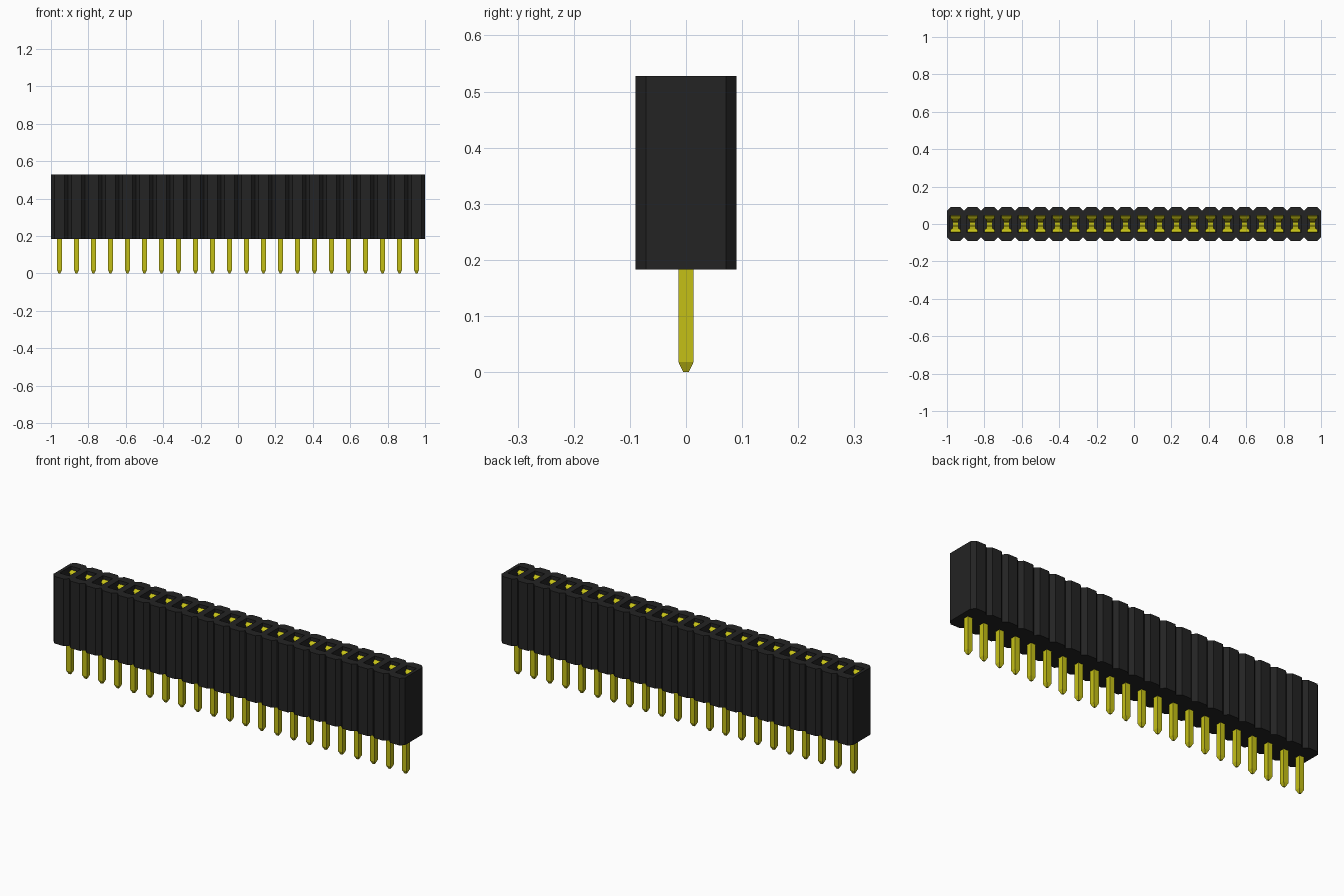
import bpy
import bmesh

COUNT = 22
PITCH = 2 / COUNT
FIRST_X = -1 + PITCH / 2
BODY_BOTTOM, BODY_TOP = 0.183, 0.528
FLOOR = 0.22

if "Cube" in bpy.data.objects:
    bpy.data.objects.remove(bpy.data.objects["Cube"], do_unlink=True)


def make_material(name, colour, metallic=0.0):
    mat = bpy.data.materials.new(name)
    mat.use_nodes = True
    mat.diffuse_color = colour
    shader = mat.node_tree.nodes["Principled BSDF"]
    shader.inputs["Base Color"].default_value = colour
    shader.inputs["Metallic"].default_value = metallic
    return mat


def finish(bm, name, mat):
    bmesh.ops.remove_doubles(bm, verts=bm.verts, dist=0.0001)
    bmesh.ops.recalc_face_normals(bm, faces=bm.faces)
    mesh = bpy.data.meshes.new(name)
    bm.to_mesh(mesh)
    bm.free()
    mesh.materials.append(mat)
    obj = bpy.data.objects.new(name, mesh)
    bpy.context.collection.objects.link(obj)
    return obj


def repeat_along_row(obj):
    obj.location.x = FIRST_X
    array = obj.modifiers.new("row", "ARRAY")
    array.count = COUNT
    array.use_relative_offset = False
    array.use_constant_offset = True
    array.constant_offset_displace = (PITCH, 0, 0)


def ring(bm, outline, z, x=0):
    return [bm.verts.new((x + px, py, z)) for px, py in outline]


def bridge(bm, lower, upper, skip=()):
    n = len(lower)
    for i in range(n):
        if i not in skip:
            j = (i + 1) % n
            bm.faces.new((lower[i], lower[j], upper[j], upper[i]))


def rectangle(hx, hy):
    return [(-hx, -hy), (hx, -hy), (hx, hy), (-hx, hy)]


black = make_material("black plastic", (0.017, 0.017, 0.017, 1))
gold = make_material("yellow metal", (0.56, 0.53, 0.008, 1))

# Housing: a row of joined eight-sided cells, each with a socket
half, flat, depth, shoulder = PITCH / 2, 0.026, 0.09, 0.071
octagon = [(-flat, -depth), (flat, -depth), (half, -shoulder), (half, shoulder),
           (flat, depth), (-flat, depth), (-half, shoulder), (-half, -shoulder)]
socket = rectangle(0.028, 0.046)
RIGHT_END, LEFT_END = 6, 2

bm = bmesh.new()
for k in range(COUNT):
    x = FIRST_X + k * PITCH
    low, top = ring(bm, octagon, BODY_BOTTOM, x), ring(bm, octagon, BODY_TOP, x)
    rim, floor = ring(bm, socket, BODY_TOP, x), ring(bm, socket, FLOOR, x)
    # Leave out the walls shared by neighbouring cells
    inner = [side for side, is_end in ((RIGHT_END, k == 0), (LEFT_END, k == COUNT - 1))
             if not is_end]
    bridge(bm, low, top, skip=inner)
    bm.faces.new(low)
    for i in range(4):
        a, b, c = top[2 * i], top[2 * i + 1], top[(2 * i + 2) % 8]
        bm.faces.new((a, b, rim[(i + 1) % 4], rim[i]))
        bm.faces.new((b, c, rim[(i + 1) % 4]))
    bridge(bm, floor, rim)
    bm.faces.new(floor)
finish(bm, "housing", black)

# Pins: square legs with tapered tips
bm = bmesh.new()
tip = ring(bm, rectangle(0.005, 0.005), 0)
neck = ring(bm, rectangle(0.0135, 0.0135), 0.018)
head = ring(bm, rectangle(0.0135, 0.0135), FLOOR + 0.005)
bridge(bm, tip, neck)
bridge(bm, neck, head)
bm.faces.new(tip)
bm.faces.new(head)
repeat_along_row(finish(bm, "pins", gold))

# Contacts: facing pairs of bent spring leaves inside the sockets (y, z, half width)
leaf = [(0.042, FLOOR, 0.026), (0.042, 0.3, 0.026), (0.01, 0.44, 0.014),
        (0.012, 0.46, 0.014), (0.028, 0.495, 0.018), (0.03, 0.5, 0.026),
        (0.044, 0.51, 0.026)]
bm = bmesh.new()
for side in (-1, 1):
    rows = [[bm.verts.new((s * w, side * y, z)) for s in (-1, 1)] for y, z, w in leaf]
    for (a, b), (c, d) in zip(rows, rows[1:]):
        bm.faces.new((a, b, d, c))
contacts = finish(bm, "contacts", gold)
thickness = contacts.modifiers.new("sheet", "SOLIDIFY")
thickness.thickness = 0.003
thickness.offset = 0
repeat_along_row(contacts)
